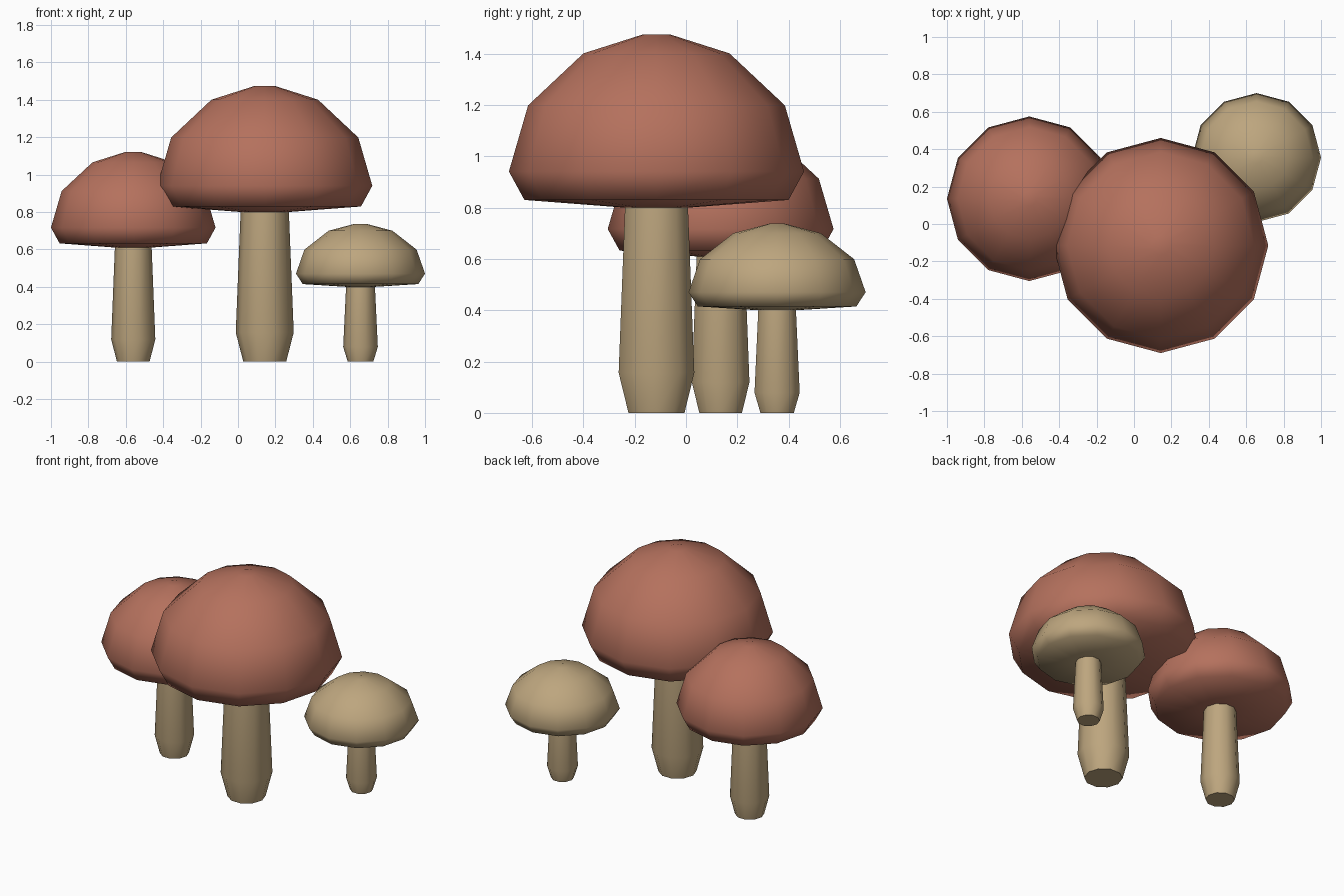
import bpy, bmesh, math

cube = bpy.data.objects.get("Cube")
if cube:
    bpy.data.objects.remove(cube, do_unlink=True)


def material(name, colour):
    mat = bpy.data.materials.new(name)
    mat.use_nodes = True
    mat.diffuse_color = (*colour, 1)
    bsdf = next(n for n in mat.node_tree.nodes if n.type == 'BSDF_PRINCIPLED')
    bsdf.inputs["Base Color"].default_value = (*colour, 1)
    bsdf.inputs["Roughness"].default_value = 0.8
    return mat


red = material("mushroom red", (0.46, 0.165, 0.11))
tan = material("mushroom tan", (0.51, 0.38, 0.21))

# Profiles as (radius, height) fractions, listed from bottom to top
CAP = [(0.22, 0), (0.895, 0.044), (1, 0.208), (0.87, 0.59), (0.495, 0.89), (0.09, 1)]
STEM = [(0.74, 0), (1, 0.193), (0.83, 1)]


def lathe(name, profile, sides, radius, height, location, mat):
    """Closed solid of revolution with a flat face at each end."""
    bm = bmesh.new()
    rings = []
    for r, z in profile:
        rings.append([bm.verts.new((r * radius * math.cos(math.tau * i / sides),
                                    r * radius * math.sin(math.tau * i / sides),
                                    z * height)) for i in range(sides)])
    for low, high in zip(rings, rings[1:]):
        for i in range(sides):
            j = (i + 1) % sides
            bm.faces.new((low[i], low[j], high[j], high[i]))
    bm.faces.new(rings[0][::-1])
    bm.faces.new(rings[-1])
    mesh = bpy.data.meshes.new(name)
    bm.to_mesh(mesh)
    bm.free()
    mesh.materials.append(mat)
    obj = bpy.data.objects.new(name, mesh)
    obj.location = location
    bpy.context.collection.objects.link(obj)
    bpy.ops.object.select_all(action='DESELECT')
    obj.select_set(True)
    bpy.context.view_layer.objects.active = obj
    bpy.ops.object.shade_smooth_by_angle(angle=math.radians(62))


def mushroom(size, x, y, stem_radius, stem_height, cap_radius, cap_height, cap_mat):
    lathe(size + "_stem", STEM, 10, stem_radius, stem_height + 0.01, (x, y, 0), tan)
    lathe(size + "_cap", CAP, 12, cap_radius, cap_height, (x, y, stem_height), cap_mat)


mushroom("large", 0.143, -0.115, 0.155, 0.80, 0.575, 0.675, red)
mushroom("medium", -0.56, 0.135, 0.118, 0.61, 0.44, 0.512, red)
mushroom("small", 0.655, 0.355, 0.0925, 0.40, 0.345, 0.337, tan)
